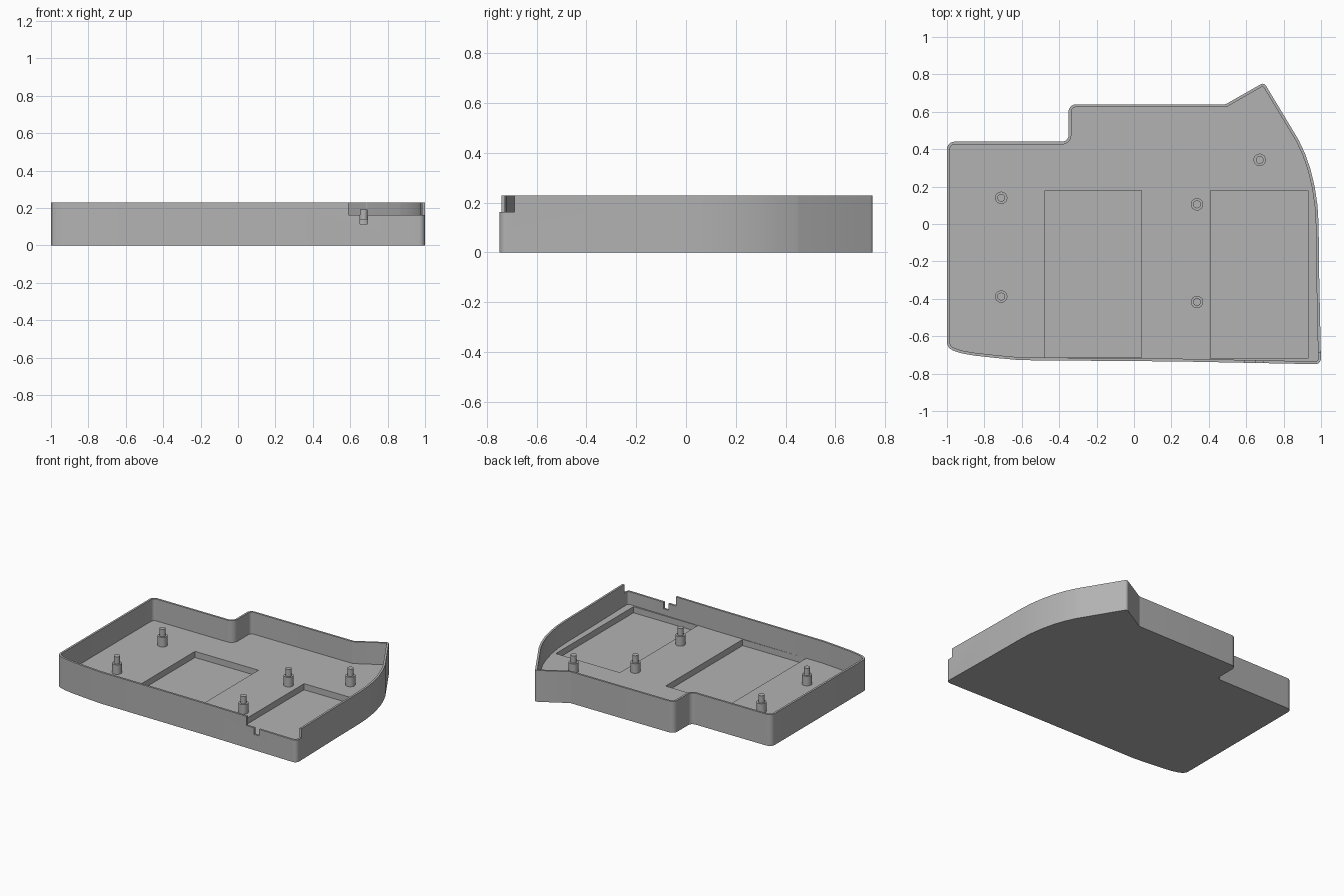
import bpy, bmesh, math
from mathutils import Vector

if "Cube" in bpy.data.objects:
    bpy.data.objects.remove(bpy.data.objects["Cube"])

HEIGHT, FLOOR, POCKET, WALL = 0.23, 0.07, 0.025, 0.015

grey = bpy.data.materials.new("plain grey")
grey.diffuse_color = (0.45, 0.45, 0.45, 1)
grey.use_nodes = True
grey.node_tree.nodes["Principled BSDF"].inputs["Base Color"].default_value = grey.diffuse_color

# Outline, clockwise: x, y, corner radius (0 = plain point)
OUTLINE = [
    (-1, 0.44, 0.04), (-0.35, 0.44, 0.035), (-0.35, 0.64, 0.04), (0.49, 0.64, 0.02),
    (0.695, 0.757, 0.02), (0.88, 0.45, 0.06), (0.915, 0.375, 0), (0.943, 0.295, 0),
    (0.966, 0.2, 0), (0.981, 0.1, 0), (0.987, 0, 0), (0.99, -0.27, 0),
    (1, -0.75, 0.03), (0.24, -0.735, 0), (-0.61, -0.728, 0), (-0.74, -0.716, 0),
    (-0.85, -0.704, 0), (-0.92, -0.692, 0), (-0.965, -0.678, 0), (-0.988, -0.664, 0), (-1, -0.64, 0),
]


def rounded(points, steps=6):
    out = []
    for i, (x, y, r) in enumerate(points):
        p = Vector((x, y))
        if r == 0:
            out.append(p)
            continue
        a = (Vector(points[i - 1][:2]) - p).normalized()
        b = (Vector(points[(i + 1) % len(points)][:2]) - p).normalized()
        half = a.angle(b) / 2
        reach = r / math.tan(half)
        centre = p + (a + b).normalized() * r / math.sin(half)
        u, v = p + a * reach - centre, p + b * reach - centre
        total = u.angle(v)
        for k in range(steps + 1):
            t = k / steps
            out.append(centre + (u * math.sin((1 - t) * total) + v * math.sin(t * total)) / math.sin(total))
    return out


def inset(loop, d):
    out = []
    for i, p in enumerate(loop):
        a = (p - loop[i - 1]).normalized()
        b = (loop[(i + 1) % len(loop)] - p).normalized()
        na, nb = Vector((a.y, -a.x)), Vector((b.y, -b.x))
        m = (na + nb).normalized()
        out.append(p + m * d / m.dot(na))
    return out


def finish(name, bm):
    bmesh.ops.recalc_face_normals(bm, faces=bm.faces)
    me = bpy.data.meshes.new(name)
    bm.to_mesh(me)
    bm.free()
    ob = bpy.data.objects.new(name, me)
    bpy.context.collection.objects.link(ob)
    me.materials.append(grey)
    return ob


def smooth(ob):
    bpy.ops.object.select_all(action='DESELECT')
    ob.select_set(True)
    bpy.context.view_layer.objects.active = ob
    bpy.ops.object.shade_smooth_by_angle(angle=math.radians(30))


# Tray: outer wall, rim, inner wall, floor and underside
outer = rounded(OUTLINE)
inner = inset(outer, WALL)
bm = bmesh.new()
rings = [[bm.verts.new((p.x, p.y, z)) for p in loop]
         for loop, z in ((outer, 0), (outer, HEIGHT), (inner, HEIGHT), (inner, FLOOR))]
n = len(outer)
for lo, hi in zip(rings, rings[1:]):
    for i in range(n):
        j = (i + 1) % n
        bm.faces.new((lo[i], lo[j], hi[j], hi[i]))
bm.faces.new(rings[0])
bm.faces.new(rings[3])
tray = finish("tray", bm)


def cut(x0, x1, y0, y1, z0, z1):
    b = bmesh.new()
    bmesh.ops.create_cube(b, size=1)
    for v in b.verts:
        v.co = ((x0 + x1) / 2 + v.co.x * (x1 - x0), (y0 + y1) / 2 + v.co.y * (y1 - y0),
                (z0 + z1) / 2 + v.co.z * (z1 - z0))
    cutter = finish("cutter", b)
    cutter.hide_render = True
    mod = tray.modifiers.new("cut", 'BOOLEAN')
    mod.operation, mod.solver, mod.object = 'DIFFERENCE', 'EXACT', cutter
    bpy.context.view_layer.objects.active = tray
    bpy.ops.object.modifier_apply(modifier=mod.name)
    bpy.data.objects.remove(cutter)


# Two floor pockets, the lowered front right corner and its small slot
cut(-0.475, 0.04, -0.714, 0.18, POCKET, FLOOR + 0.01)
cut(0.41, 0.93, -0.72, 0.18, POCKET, FLOOR + 0.01)
cut(0.59, 1.1, -0.85, -0.69, 0.163, 0.3)
cut(0.652, 0.692, -0.85, -0.69, 0.115, 0.2)
smooth(tray)

# Stepped mounting posts
POST = [(0.033, FLOOR - 0.005), (0.033, 0.14), (0.021, 0.14), (0.021, 0.193)]
for k, (x, y) in enumerate([(-0.71, 0.14), (-0.71, -0.388), (0.337, 0.105), (0.337, -0.417), (0.672, 0.343)]):
    bm = bmesh.new()
    sides = 24
    rings = [[bm.verts.new((x + r * math.cos(2 * math.pi * i / sides),
                            y + r * math.sin(2 * math.pi * i / sides), z)) for i in range(sides)]
             for r, z in POST]
    for lo, hi in zip(rings, rings[1:]):
        for i in range(sides):
            j = (i + 1) % sides
            bm.faces.new((lo[i], lo[j], hi[j], hi[i]))
    bm.faces.new(rings[0])
    bm.faces.new(rings[-1])
    smooth(finish(f"mounting_post_{k + 1}", bm))
